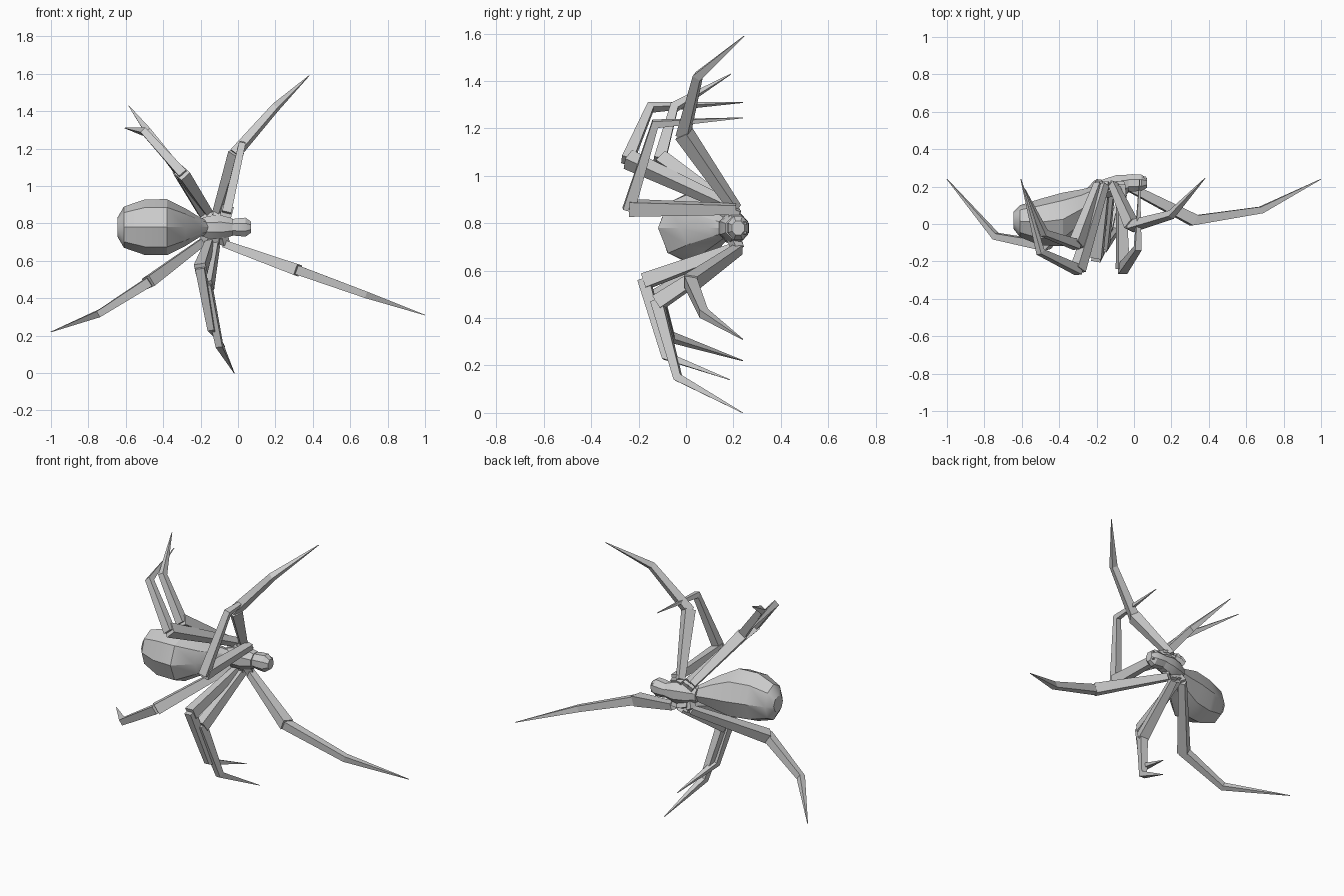
import bpy, bmesh, math
from mathutils import Vector

if "Cube" in bpy.data.objects:
    bpy.data.objects.remove(bpy.data.objects["Cube"])


def finish(name, bm, smooth=None):
    bmesh.ops.recalc_face_normals(bm, faces=bm.faces)
    me = bpy.data.meshes.new(name)
    bm.to_mesh(me)
    bm.free()
    ob = bpy.data.objects.new(name, me)
    bpy.context.collection.objects.link(ob)
    if smooth:
        bpy.ops.object.select_all(action='DESELECT')
        ob.select_set(True)
        bpy.context.view_layer.objects.active = ob
        bpy.ops.object.shade_smooth_by_angle(angle=math.radians(smooth))


def skin(bm, rings):
    # Bridge equal-sized rings and cap both ends
    n = len(rings[0])
    vs = [[bm.verts.new(p) for p in r] for r in rings]
    for a, b in zip(vs, vs[1:]):
        for i in range(n):
            j = (i + 1) % n
            bm.faces.new((a[i], a[j], b[j], b[i]))
    bm.faces.new(vs[0])
    bm.faces.new(vs[-1])


def body(name, sections, n=8, turn=0.0):
    # Each section: x, y centre, y radius, z radius
    bm = bmesh.new()
    rings = []
    for x, y, ry, rz in sections:
        ring = []
        for i in range(n):
            a = math.tau * i / n + turn
            ring.append((x, y + ry * math.cos(a), 0.78 + rz * math.sin(a)))
        rings.append(ring)
    skin(bm, rings)
    finish(name, bm, 30)


def square_tube(bm, pts, radii, normal):
    rings = []
    for i, p in enumerate(pts):
        d = (pts[min(i + 1, len(pts) - 1)] - p).normalized()
        e = (p - pts[max(i - 1, 0)]).normalized()
        t = (d + e).normalized()
        u = (normal - t * normal.dot(t)).normalized()
        v = t.cross(u)
        r = radii[i]
        rings.append([p + r * (u * a + v * b) for a, b in ((1, 1), (-1, 1), (-1, -1), (1, -1))])
    skin(bm, rings)


def leg(name, hip, knee, ankle, tip):
    hip, knee, ankle, tip = map(Vector, (hip, knee, ankle, tip))
    normal = (knee - hip).cross(tip - knee).normalized()
    bm = bmesh.new()
    socket = Vector((-0.11 + (hip.x + 0.11) * 0.6, 0.19, 0.78 + (hip.z - 0.78) * 0.25))
    square_tube(bm, [socket, hip], [0.02, 0.02], normal)
    square_tube(bm, [hip, knee], [0.02, 0.031], normal)
    shin = (ankle - knee).normalized()
    square_tube(bm, [knee - shin * 0.01, ankle, tip], [0.025, 0.018, 0.0015], normal)
    finish(name, bm)


# Abdomen, slanting outward from the waist
body("abdomen", [
    (-0.645, 0.02, 0.045, 0.05), (-0.61, 0.015, 0.085, 0.11),
    (-0.50, 0.01, 0.125, 0.148), (-0.38, 0.025, 0.143, 0.15),
    (-0.28, 0.08, 0.105, 0.10), (-0.20, 0.15, 0.055, 0.05),
    (-0.15, 0.18, 0.03, 0.03)])

# Thorax and head
body("thorax", [
    (-0.21, 0.18, 0.035, 0.045), (-0.16, 0.19, 0.055, 0.065),
    (-0.09, 0.205, 0.062, 0.07), (-0.03, 0.215, 0.052, 0.05)], turn=math.pi / 8)
body("head", [
    (-0.06, 0.22, 0.045, 0.042), (-0.01, 0.22, 0.05, 0.05),
    (0.04, 0.22, 0.047, 0.055), (0.07, 0.22, 0.028, 0.032)], turn=math.pi / 8)

# Small fangs under the head
for side in (-1, 1):
    bm = bmesh.new()
    z = 0.78 + side * 0.02
    square_tube(bm, [Vector((0.03, 0.23, z)), Vector((0.065, 0.25, z))],
                [0.014, 0.005], Vector((0, 0, 1)))
    finish("fang", bm)

# Legs: hip, knee, ankle, tip
legs = {
    "upper_leg_1": [(-0.07, 0.21, 0.86), (-0.06, -0.24, 0.865), (0.02, -0.13, 1.22), (0.03, 0.24, 1.245)],
    "upper_leg_2": [(-0.11, 0.21, 0.86), (-0.01, -0.01, 1.18), (0.20, 0.05, 1.42), (0.38, 0.245, 1.59)],
    "upper_leg_3": [(-0.16, 0.21, 0.86), (-0.30, -0.245, 1.07), (-0.50, -0.15, 1.29), (-0.605, 0.24, 1.31)],
    "upper_leg_4": [(-0.19, 0.21, 0.85), (-0.31, -0.11, 1.07), (-0.48, -0.05, 1.29), (-0.585, 0.19, 1.43)],
    "lower_leg_1": [(-0.07, 0.22, 0.69), (0.32, 0.02, 0.55), (0.68, 0.075, 0.42), (1.0, 0.24, 0.31)],
    "lower_leg_2": [(-0.12, 0.22, 0.69), (-0.165, -0.12, 0.465), (-0.10, -0.035, 0.15), (-0.02, 0.24, 0.0)],
    "lower_leg_3": [(-0.15, 0.22, 0.70), (-0.20, -0.175, 0.555), (-0.145, -0.085, 0.24), (-0.07, 0.185, 0.14)],
    "lower_leg_4": [(-0.19, 0.22, 0.70), (-0.48, -0.115, 0.485), (-0.74, -0.065, 0.32), (-1.0, 0.24, 0.22)],
}
for name, points in legs.items():
    leg(name, *points)
